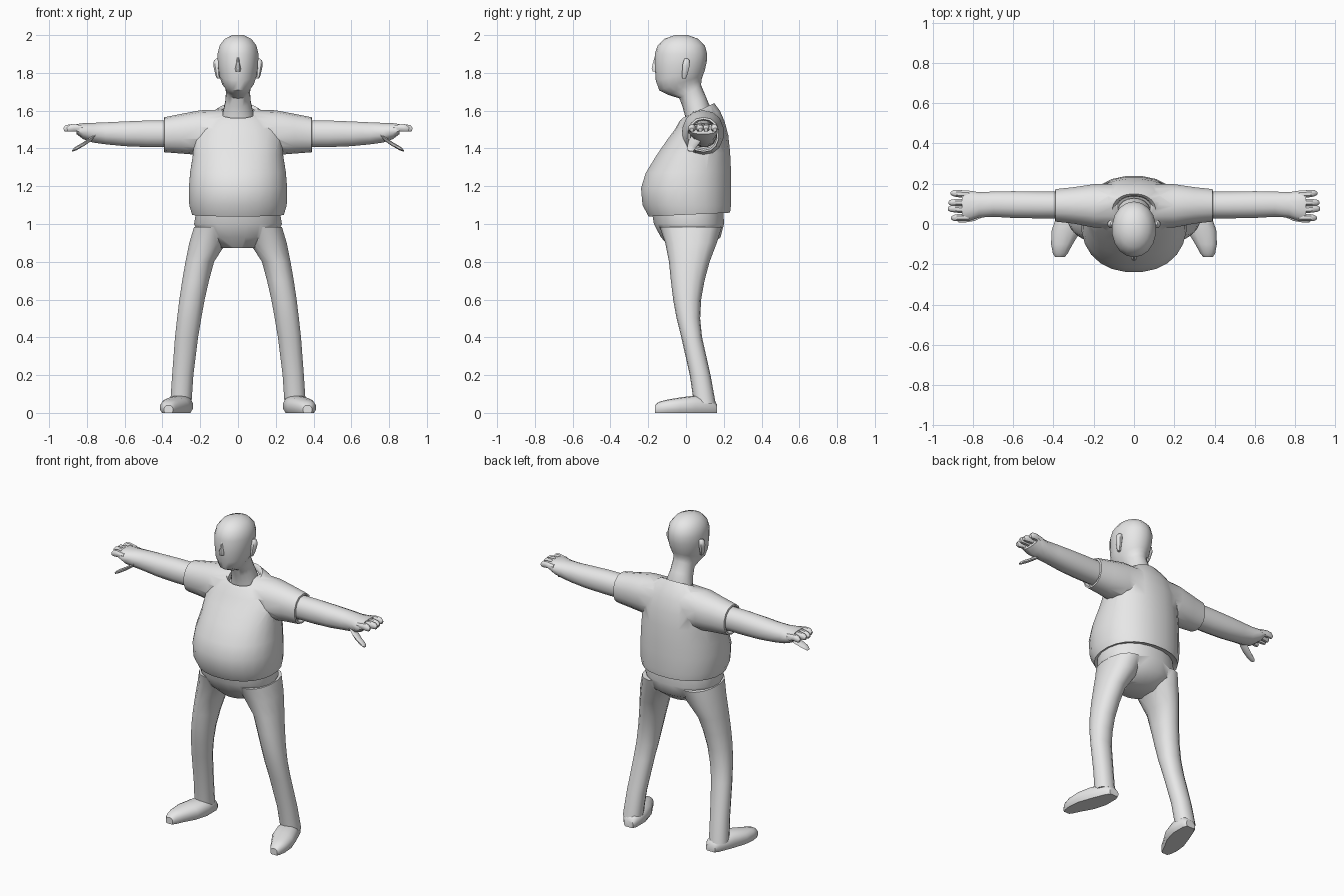
import bpy, bmesh, math
from mathutils import Vector

grey = bpy.data.materials.new("plain grey")
grey.diffuse_color = (0.8, 0.8, 0.8, 1)


def loft(name, rings, n=16, power=2.2, floor=None, mirror=False):
    """Skin a closed tube through rings given as (centre, half axis u, half axis v)."""
    bm = bmesh.new()
    loops = []
    for c, u, v in rings:
        loop = []
        for i in range(n):
            a = 2 * math.pi * (i + 0.5) / n
            co, si = math.cos(a), math.sin(a)
            p = (Vector(c) + Vector(u) * math.copysign(abs(co) ** (2 / power), co)
                 + Vector(v) * math.copysign(abs(si) ** (2 / power), si))
            if floor is not None:
                p.z = max(p.z, floor)
            loop.append(bm.verts.new(p))
        loops.append(loop)
    for a, b in zip(loops, loops[1:]):
        for i in range(n):
            j = (i + 1) % n
            bm.faces.new((a[i], a[j], b[j], b[i]))
    bm.faces.new(loops[0])
    bm.faces.new(loops[-1])
    bmesh.ops.recalc_face_normals(bm, faces=bm.faces)
    me = bpy.data.meshes.new(name)
    bm.to_mesh(me)
    bm.free()
    me.materials.append(grey)
    ob = bpy.data.objects.new(name, me)
    bpy.context.collection.objects.link(ob)
    if mirror:
        ob.modifiers.new("mirror", 'MIRROR')
    return ob


def upright(yf, zf, yb, zb, hw):
    """Tilted ring from a front point, a back point and a half width."""
    return ((0, (yf + yb) / 2, (zf + zb) / 2), (hw, 0, 0), (0, (yb - yf) / 2, (zb - zf) / 2))


def level(z, x0, x1, y0, y1):
    return (((x0 + x1) / 2, (y0 + y1) / 2, z), ((x1 - x0) / 2, 0, 0), (0, (y1 - y0) / 2, 0))


def sideways(x, y0, y1, z0, z1):
    return ((x, (y0 + y1) / 2, (z0 + z1) / 2), (0, (y1 - y0) / 2, 0), (0, 0, (z1 - z0) / 2))


def merge(body, limb):
    """Weld a mirrored limb into the body and drop the helper."""
    mod = body.modifiers.new("union", 'BOOLEAN')
    mod.operation, mod.solver, mod.object = 'UNION', 'EXACT', limb
    bpy.context.view_layer.objects.active = body
    bpy.ops.object.modifier_apply(modifier=mod.name)
    bpy.data.objects.remove(limb)


# Shirt: body with rolled hem and recessed collar, plus sleeves
shirt = loft("shirt", [upright(*r) for r in (
    (-.18, 1.05, .215, 1.07, .225), (-.20, 1.04, .235, 1.06, .245),
    (-.232, 1.10, .24, 1.10, .26), (-.24, 1.19, .24, 1.20, .262),
    (-.215, 1.27, .24, 1.28, .255), (-.16, 1.36, .235, 1.38, .24),
    (-.105, 1.44, .225, 1.47, .235), (-.06, 1.50, .205, 1.545, .21),
    (-.035, 1.545, .18, 1.60, .165), (-.02, 1.56, .15, 1.64, .108),
    (-.012, 1.55, .14, 1.63, .095), (-.008, 1.53, .138, 1.61, .09))], 24)
sleeves = loft("sleeves", [sideways(*r) for r in (
    (.08, -.02, .20, 1.37, 1.605), (.20, -.02, .20, 1.365, 1.602),
    (.30, 0, .185, 1.373, 1.583), (.39, .01, .175, 1.38, 1.565),
    (.392, .02, .165, 1.39, 1.555), (.375, .024, .162, 1.40, 1.55))], 14, mirror=True)
merge(shirt, sleeves)

# Trousers: pelvis with two legs
trousers = loft("trousers", [upright(*r) for r in (
    (-.185, 1.08, .20, 1.08, .222), (-.172, 1.0, .203, 1.0, .235),
    (-.135, .93, .185, .93, .20), (-.08, .872, .11, .872, .10))], 20)
legs = loft("legs", [level(*r) for r in (
    (.985, .03, .235, -.14, .19), (.90, .06, .26, -.11, .163),
    (.80, .125, .28, -.09, .125), (.70, .152, .297, -.08, .098),
    (.60, .175, .312, -.068, .08), (.50, .193, .324, -.05, .075),
    (.40, .21, .335, -.025, .085), (.20, .235, .35, .02, .13),
    (.05, .245, .36, .042, .157))], 14, mirror=True)
merge(trousers, legs)

# Shoes: flat soles, toes turned outward
loft("shoes", [((x, y, h * .4), (w, 0, 0), (0, 0, h * .6)) for y, x, w, h in (
    (.165, .288, .032, .045), (.14, .292, .05, .075), (.05, .31, .072, .092),
    (-.03, .335, .075, .082), (-.10, .358, .055, .07), (-.145, .366, .038, .058),
    (-.165, .368, .024, .04))], 14, 2.4, 0, True)

# Head and neck in one skin
loft("head", [upright(*r) for r in (
    (0, 1.52, .13, 1.57, .085), (-.005, 1.57, .128, 1.62, .08),
    (-.018, 1.62, .105, 1.675, .068), (-.035, 1.665, .08, 1.735, .064),
    (-.095, 1.684, .082, 1.765, .068), (-.142, 1.708, .09, 1.787, .085),
    (-.16, 1.76, .10, 1.815, .10), (-.165, 1.83, .11, 1.86, .108),
    (-.165, 1.90, .112, 1.90, .11), (-.15, 1.945, .10, 1.945, .099),
    (-.115, 1.98, .065, 1.98, .072), (-.06, 2.0, .01, 2.0, .03))], 18, 2.05)

# Nose: narrow bridge widening to a flat underside
loft("nose", [level(*r) for r in (
    (1.89, -.006, .006, -.165, -.14), (1.85, -.010, .010, -.177, -.14),
    (1.825, -.016, .016, -.183, -.14), (1.808, -.015, .015, -.178, -.14))], 8)

# Ears
loft("ears", [level(*r) for r in (
    (1.77, .095, .112, -.02, .0), (1.79, .095, .121, -.022, .008),
    (1.84, .095, .132, -.02, .022), (1.865, .095, .129, -.014, .02),
    (1.875, .095, .118, -.008, .012))], 8, mirror=True)

# Arms ending in the palm
loft("arms", [sideways(*r) for r in (
    (.34, .026, .162, 1.405, 1.55), (.48, .026, .163, 1.405, 1.55),
    (.60, .028, .165, 1.41, 1.545), (.70, .034, .163, 1.42, 1.54),
    (.77, .03, .16, 1.43, 1.537), (.82, .012, .168, 1.448, 1.535),
    (.855, .014, .168, 1.475, 1.53))], 12, mirror=True)

# Fingers, slightly drooping
for name, y0, y1, tip in (("little_finger", .148, .153, .908), ("ring_finger", .108, .106, .918),
                          ("middle_finger", .07, .076, .922), ("index_finger", .034, .03, .905)):
    loft(name, [((x, y, z), (0, .019 * s, 0), (.012 * s * k, 0, .021 * s)) for x, y, z, s, k in (
        (.82, y0, 1.502, 1, 0), (.87, (y0 + y1) / 2, 1.51, 1, .3),
        (tip - .015, y1, 1.506, .9, .5), (tip, y1, 1.499, .5, .5))], 8, mirror=True)

# Thumbs, pointing down and forward
loft("thumbs", [((x, y, z), (0, .026 * s, 0), (-.016 * s, 0, .022 * s)) for x, y, z, s in (
    (.76, .06, 1.462, 1.1), (.80, .042, 1.435, 1.1), (.84, .03, 1.41, .9),
    (.865, .025, 1.398, .75), (.875, .024, 1.394, .4))], 8, mirror=True)

# Smooth shading with crisp rims
for ob in bpy.context.scene.objects:
    ob.select_set(True)
    bpy.context.view_layer.objects.active = ob
bpy.ops.object.shade_smooth_by_angle(angle=math.radians(42))
